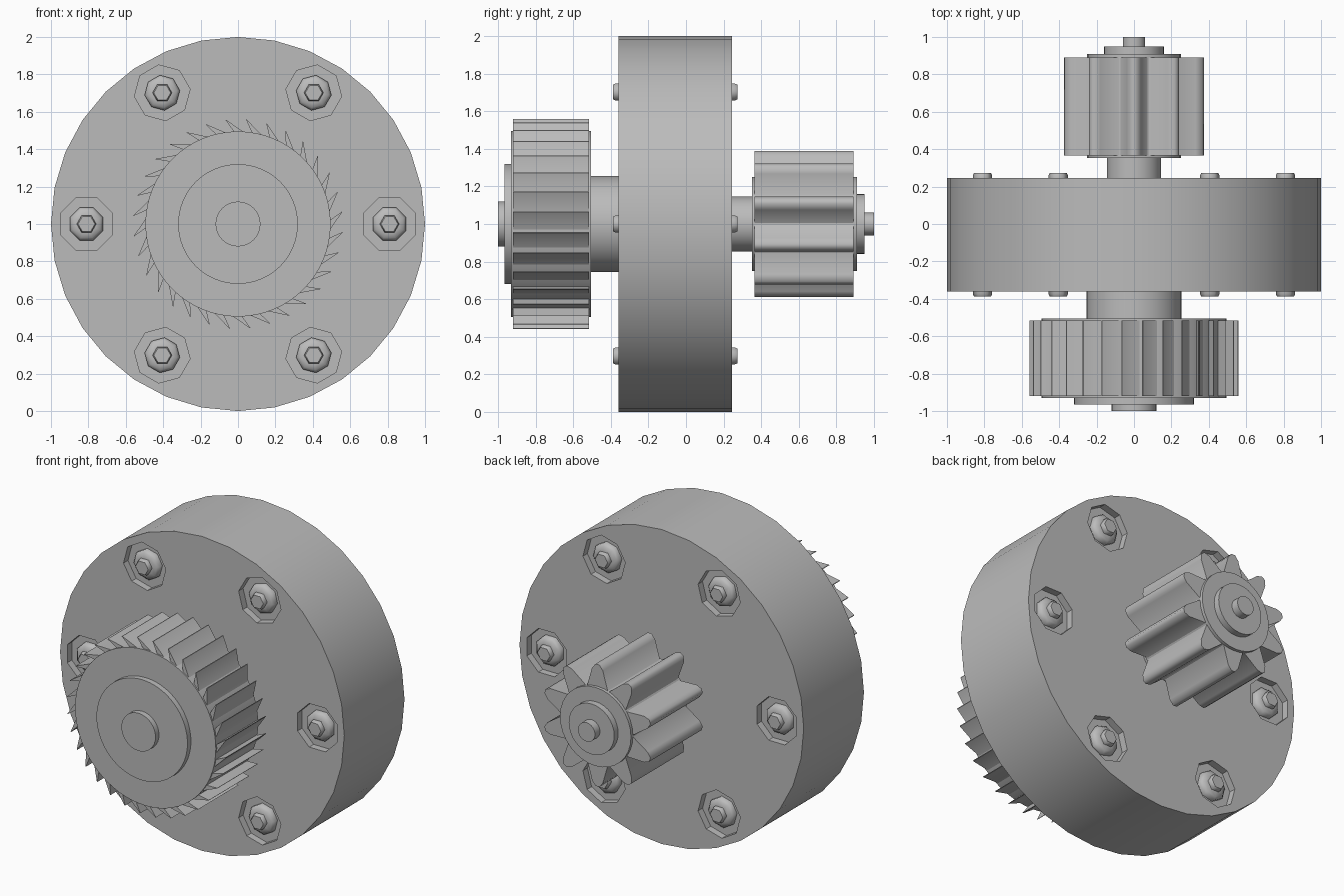
import bpy, bmesh, math
from math import sin, cos, pi, radians

if "Cube" in bpy.data.objects:
    bpy.data.objects.remove(bpy.data.objects["Cube"])

steel = bpy.data.materials.new("grey_steel")
steel.use_nodes = True
GREY = (0.5, 0.5, 0.5, 1)
steel.diffuse_color = GREY
steel.node_tree.nodes["Principled BSDF"].inputs["Base Color"].default_value = GREY


def loft(name, rings, smooth=35):
    """Solid through a list of (outline, y); each outline is a loop of (x, z)."""
    bm = bmesh.new()
    loops = [[bm.verts.new((x, y, z)) for x, z in outline] for outline, y in rings]
    n = len(loops[0])
    for a, b in zip(loops, loops[1:]):
        for i in range(n):
            j = (i + 1) % n
            bm.faces.new((a[i], a[j], b[j], b[i]))
    bm.faces.new(loops[0])
    bm.faces.new(loops[-1][::-1])
    bmesh.ops.recalc_face_normals(bm, faces=bm.faces)
    mesh = bpy.data.meshes.new(name)
    bm.to_mesh(mesh)
    bm.free()
    mesh.materials.append(steel)
    obj = bpy.data.objects.new(name, mesh)
    bpy.context.collection.objects.link(obj)
    shade(obj, smooth)
    return obj


def shade(obj, angle):
    bpy.ops.object.select_all(action='DESELECT')
    obj.select_set(True)
    bpy.context.view_layer.objects.active = obj
    bpy.ops.object.shade_smooth_by_angle(angle=radians(angle))


def polar(r, a, cx=0, cz=1):
    return (cx + r * cos(a), cz + r * sin(a))


def circle(r, sides=32, phase=0, cx=0, cz=1):
    return [polar(r, phase + 2 * pi * i / sides, cx, cz) for i in range(sides)]


def cylinder(name, r, y0, y1, sides=32):
    return loft(name, [(circle(r, sides), y0), (circle(r, sides), y1)])


def gear(name, teeth, tooth, phase, y0, y1, smooth):
    """Extruded ring of teeth; tooth is a list of (radius, degrees) points."""
    outline = [polar(r, radians(phase + d + 360 * k / teeth))
               for k in range(teeth) for r, d in tooth]
    return loft(name, [(outline, y0), (outline, y1)], smooth)


# Housing drum with octagonal pockets on both faces
FRONT, BACK, DEPTH = -0.36, 0.245, 0.045
drum = cylinder("housing_drum", 1, FRONT, BACK)
for face, out, side in ((FRONT, -1, "front"), (BACK, 1, "back")):
    for k in range(6):
        a = k * pi / 3
        cx, cz = polar(0.81, a)
        floor = face - out * DEPTH
        phase = a + pi / 8
        pocket = circle(0.15, 8, phase, cx, cz)
        cutter = loft("pocket_cutter", [(pocket, floor), (pocket, face + out * 0.1)])
        cutter.hide_render = True
        mod = drum.modifiers.new("pocket", 'BOOLEAN')
        mod.object, mod.operation, mod.solver = cutter, 'DIFFERENCE', 'EXACT'
        bpy.context.view_layer.objects.active = drum
        bpy.ops.object.modifier_apply(modifier=mod.name)
        bpy.data.objects.remove(cutter)

        # Nut and bolt tip sitting in the pocket
        nut = [(0.095, -0.01), (0.095, 0.02), (0.08, 0.035), (0.055, 0.043)]
        loft(f"{side}_nut_{k}", [(circle(r, 8, phase, cx, cz), floor + out * h)
                                 for r, h in nut], 60)
        tip = [(0.052, 0.03), (0.052, 0.06), (0.045, 0.073)]
        loft(f"{side}_bolt_{k}", [(circle(r, 6, a, cx, cz), floor + out * h)
                                  for r, h in tip], 62)
shade(drum, 35)

# Front ratchet wheel on its shaft
cylinder("front_shaft", 0.255, -0.52, FRONT + 0.01)
cylinder("ratchet_core", 0.495, -0.93, -0.505, 64)
gear("ratchet_teeth", 32, [(0.485, -12), (0.56, -0.4), (0.56, 0), (0.485, -5)],
     85.6, -0.92, -0.515, 35)
cylinder("ratchet_hub", 0.32, -0.965, -0.92, 64)
cylinder("ratchet_pin", 0.12, -1, -0.96)

# Back pinion on its shaft
cylinder("back_shaft", 0.145, BACK - 0.01, 0.36)
cylinder("pinion_core", 0.25, 0.352, 0.91)
gear("pinion_teeth", 10,
     [(0.245, -17.5), (0.36, -6), (0.388, -2), (0.388, 2), (0.36, 6), (0.245, 17.5)],
     90, 0.365, 0.89, 60)
cylinder("pinion_hub", 0.16, 0.9, 0.95)
cylinder("pinion_pin", 0.06, 0.94, 1)
